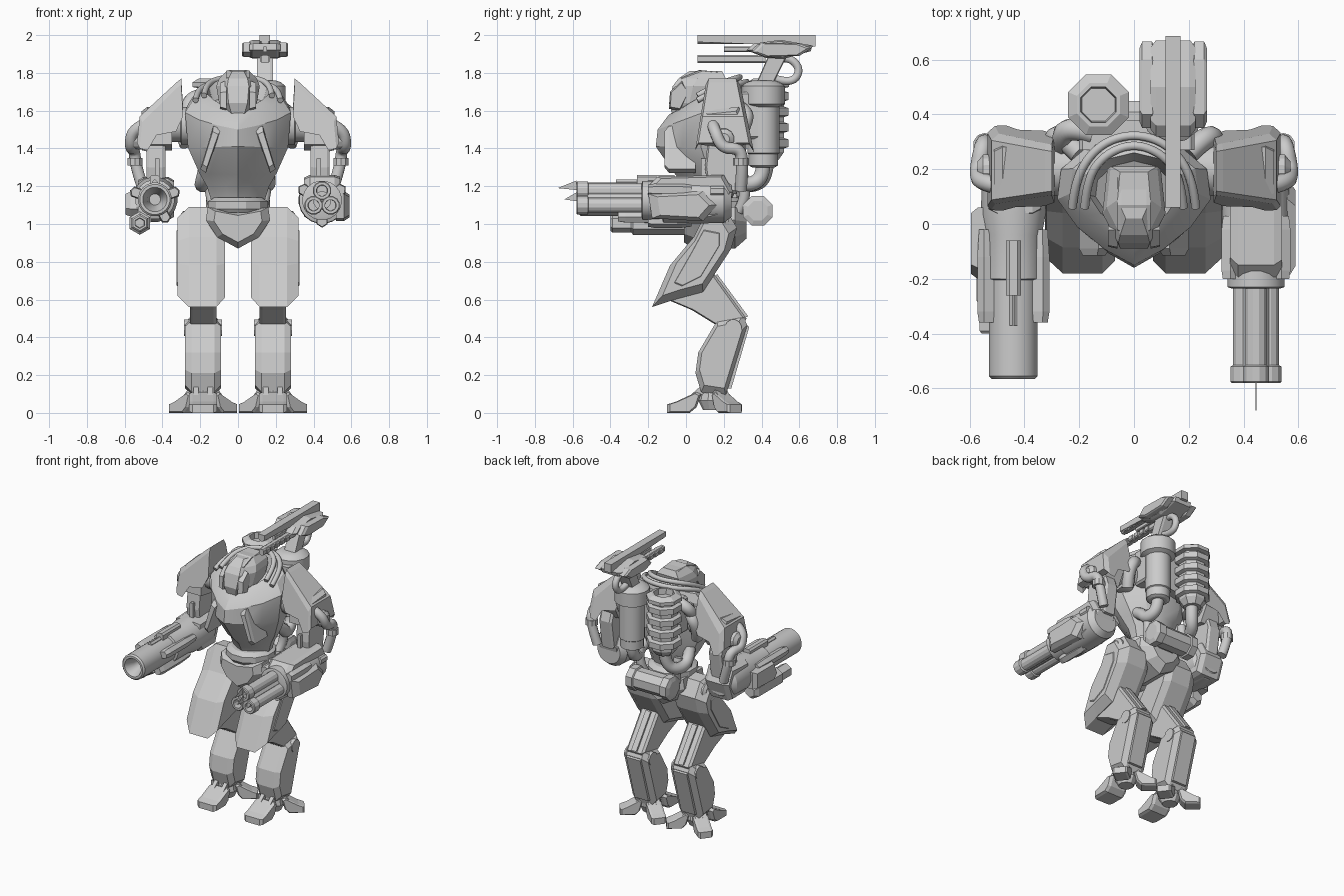
import bpy, bmesh, math
from mathutils import Vector, Matrix

def make(name, rings, mirror=False, smooth=True, xf=None):
    """Skin a stack of equal-length point rings and cap both ends."""
    bm = bmesh.new()
    vs = [[bm.verts.new(p) for p in r] for r in rings]
    n = len(rings[0])
    for a, b in zip(vs, vs[1:]):
        for i in range(n):
            bm.faces.new((a[i], a[(i + 1) % n], b[(i + 1) % n], b[i]))
    bm.faces.new(vs[0])
    bm.faces.new(vs[-1][::-1])
    if xf:
        bm.transform(xf)
    bmesh.ops.recalc_face_normals(bm, faces=bm.faces)
    me = bpy.data.meshes.new(name)
    bm.to_mesh(me)
    ob = bpy.data.objects.new(name, me)
    bpy.context.collection.objects.link(ob)
    if smooth:
        bpy.context.view_layer.objects.active = ob
        ob.select_set(True)
        bpy.ops.object.shade_smooth_by_angle(angle=math.radians(28))
        ob.select_set(False)
    if mirror:
        ob.modifiers.new("Mirror", 'MIRROR')
    return ob

def slab(name, pts, steps, axis='x', mirror=False, xf=None):
    """Extrude a profile along an axis; steps are (position, scale about centre)."""
    cu = sum(p[0] for p in pts) / len(pts)
    cv = sum(p[1] for p in pts) / len(pts)
    put = {'x': lambda u, v, w: (w, u, v), 'y': lambda u, v, w: (u, w, v), 'z': lambda u, v, w: (u, v, w)}[axis]
    rings = [[put(cu + (u - cu) * s, cv + (v - cv) * s, w) for u, v in pts] for w, s in steps]
    return make(name, rings, mirror, False, xf)

def lathe(name, o, d, prof, n=16, mirror=False, phase=None):
    """Round part from origin o along d; prof is (distance, radius)."""
    q = Vector(d).to_track_quat('Z', 'Y')
    ph = math.pi / n if phase is None else phase
    rings = [[Vector(o) + q @ Vector((r * math.cos(ph + math.tau * i / n), r * math.sin(ph + math.tau * i / n), t))
              for i in range(n)] for t, r in prof]
    return make(name, rings, mirror, n > 8)

def hose(name, pts, r, mirror=False):
    cu = bpy.data.curves.new(name, 'CURVE')
    cu.dimensions = '3D'
    cu.bevel_depth, cu.bevel_resolution, cu.resolution_u = r, 3, 6
    cu.use_fill_caps = True
    sp = cu.splines.new('NURBS')
    sp.points.add(len(pts) - 1)
    for p, c in zip(sp.points, pts):
        p.co = (*c, 1)
    sp.use_endpoint_u, sp.order_u = True, 3
    ob = bpy.data.objects.new(name, cu)
    bpy.context.collection.objects.link(ob)
    if mirror:
        ob.modifiers.new("Mirror", 'MIRROR')

def box(name, x0, x1, y0, y1, z0, z1, mirror=False, c=.012):
    pts = [(x0 + c, z0), (x1 - c, z0), (x1, z0 + c), (x1, z1 - c), (x1 - c, z1), (x0 + c, z1), (x0, z1 - c), (x0, z0 + c)]
    return slab(name, pts, [(y0, 1), (y1, 1)], 'y', mirror)

# Torso: shield-shaped sections with a sunken collar
half = [(0, 0), (.38, .12), (.74, .29), (1, .5), (.95, .73), (.55, .93), (0, 1)]
plan = half + [(-x, t) for x, t in half[-2:0:-1]]
def shield(w, yf, yb, zf, zb):
    return [(x * w, yf + t * (yb - yf), zf + t * (zb - zf)) for x, t in plan]
make("torso", [shield(*a) for a in [
    (.14, .05, .24, 1.12, 1.12), (.165, .01, .27, 1.2, 1.2), (.205, -.055, .3, 1.26, 1.28),
    (.265, -.16, .32, 1.41, 1.4), (.28, -.15, .33, 1.5, 1.68), (.235, -.09, .31, 1.58, 1.74),
    (.165, -.05, .26, 1.6, 1.78), (.14, -.03, .23, 1.56, 1.68)]])
slab("chest_vent", [(.09, 1.5), (.13, 1.52), (.2, 1.29), (.17, 1.27)], [(-.115, .75), (-.09, 1), (.05, 1)], 'y', True)
for i, (r, z) in enumerate([(.17, 1.77), (.215, 1.745)]):
    hose(f"collar_rib_{i}", [(-r - .01, .06, z - .09), (-r, .17, z - .03), (-r * .6, .13 + r * .75, z),
         (0, .15 + r * .85, z + .01), (r * .6, .13 + r * .75, z), (r, .17, z - .03), (r + .01, .06, z - .09)], .016)

# Head with brow plate and cheek guards
hexa = [(-.5, 0), (.5, 0), (1, .4), (.85, 1), (-.85, 1), (-1, .4)]
make("head", [[(x * w, a + t * (b - a), z) for x, t in hexa] for w, a, b, z in
     [(.06, -.07, .1, 1.57), (.1, -.09, .18, 1.64), (.115, -.07, .2, 1.73), (.1, -.04, .21, 1.77), (.06, .02, .19, 1.81)]], smooth=False)
slab("brow_plate", [(-.04, 1.755), (-.03, 1.775), (.07, 1.815), (.18, 1.805), (.18, 1.78), (.06, 1.78)], [(-.06, .9), (-.045, 1), (.045, 1), (.06, .9)])
slab("cheek_guard", [(-.09, 1.61), (-.085, 1.7), (-.02, 1.76), (.02, 1.7), (-.03, 1.6)], [(.06, 1), (.095, .85)], mirror=True)

# Waist and pelvis
lathe("waist_ring", (0, .15, 1.06), (0, 0, 1), [(0, .15), (.02, .165), (.06, .165), (.08, .13)], 12)
slab("pelvis", [(0, .87), (.11, .93), (.17, 1.02), (.16, 1.09), (0, 1.06), (-.16, 1.09), (-.17, 1.02), (-.11, .93)],
     [(-.01, .75), (.04, 1), (.26, 1), (.32, .6)], 'y')
lathe("rear_roller", (-.17, .38, 1.07), (1, 0, 0), [(0, .055), (.01, .085), (.06, .085), (.065, .075), (.275, .075), (.28, .085), (.33, .085), (.34, .055)], 8)
box("roller_bracket", -.07, .07, .26, .38, 1.02, 1.11)
lathe("hip_axle", (.06, .16, 1.0), (1, 0, 0), [(0, .07), (.23, .07), (.245, .05)], 16, True)

# Legs: thigh armour, backward link, shin
slab("thigh", [(.12, 1.09), (.04, .93), (-.085, .78), (-.18, .56), (-.06, .6), (.09, .64), (.24, .87), (.27, .98), (.21, 1.08)],
     [(.07, .82), (.115, 1), (.26, 1), (.32, .78)], mirror=True)
slab("thigh_side_plate", [(.1, 1.0), (.03, .87), (-.09, .66), (-.04, .64), (.08, .7), (.2, .9), (.2, .98)], [(.29, 1), (.325, .8)], mirror=True)
slab("knee_link", [(.15, .735), (.32, .5), (.28, .42), (.16, .465), (.03, .545), (-.1, .6), (-.02, .72)],
     [(.115, .9), (.13, 1), (.24, 1), (.255, .9)], mirror=True)
slab("link_rib", [(.165, .735), (.33, .51), (.26, .5), (.1, .68)], [(.165, 1), (.205, 1)], mirror=True)
slab("shin", [(.165, .49), (.3, .515), (.325, .465), (.21, .09), (.08, .11), (.05, .21), (.065, .32)],
     [(.09, .82), (.125, 1), (.245, 1), (.28, .82)], mirror=True)
slab("shin_back_plate", [(.31, .47), (.335, .455), (.24, .13), (.21, .13)], [(.13, 1), (.24, 1)], mirror=True)
lathe("hock_axle", (.085, .25, .45), (1, 0, 0), [(0, .045), (.2, .045)], 12, True)

# Feet: one front toe and two splayed rear toes each
lathe("ankle", (.185, .14, .015), (0, 0, 1), [(0, .05), (.05, .075), (.1, .065), (.17, .05)], 10, True)
for i, (ang, ln, w) in enumerate([(0, .24, .075), (128, .2, .05), (-128, .2, .05)]):
    m = Matrix.Translation((.185, .14, 0)) @ Matrix.Rotation(math.radians(ang), 4, 'Z')
    k = -ln
    slab(f"toe_{i}", [(k, 0), (k, .045), (k * .8, .06), (k * .35, .11), (k * .25, .1), (k * .35, .03), (k * .5, 0)],
         [(-w, .85), (-w * .75, 1), (w * .75, 1), (w, .85)], mirror=True, xf=m)
    for s in (-.5, .5):
        slab(f"toe_strut_{i}", [(k * .6, .07), (-.03, .17), (-.01, .13), (k * .5, .05)], [(w * s - .014, 1), (w * s + .014, 1)], mirror=True, xf=m)

# Shoulders and upper arms
lathe("shoulder_joint", (.22, .2, 1.52), (1, 0, 0), [(0, .1), (.08, .1), (.085, .085), (.24, .085)], 14, True)
top, low = [(.3, 1.77), (.325, 1.75), (.52, 1.57), (.535, 1.43)], [(.49, 1.42), (.44, 1.5), (.33, 1.52), (.29, 1.6)]
make("pauldron", [[(x - dx * (x - .3), y + sk * (1.77 - z), z - dz) for x, z in top + low] for y, sk, dx, dz in
     [(.105, -.16, .06, .03), (.12, -.16, 0, 0), (.265, .2, 0, 0), (.29, .2, .12, .04)]], True, False)
slab("shoulder_flank", [(.08, 1.42), (.09, 1.6), (.28, 1.62), (.32, 1.5), (.26, 1.39)], [(.35, 1), (.48, 1), (.51, .8)], mirror=True)
slab("upper_arm", [(.12, 1.48), (.26, 1.48), (.3, 1.36), (.27, 1.16), (.12, 1.16), (.1, 1.3)], [(.385, .9), (.4, 1), (.47, 1), (.485, .9)], mirror=True)
for n, y in enumerate((.12, .18)):
    box(f"arm_piston_{n}", .415 + .03 * n, .44 + .03 * n, y - .04, y, 1.15, 1.35, True, .004)
hose("arm_hose", [(.49, .14, 1.53), (.56, .15, 1.5), (.57, .19, 1.4), (.55, .29, 1.4), (.54, .3, 1.3), (.5, .29, 1.18)], .032, True)
lathe("hose_collar", (.545, .29, 1.31), (0, 0, 1), [(0, .042), (.04, .042)], 10, True)
lathe("shoulder_hub", (.47, .2, 1.45), (1, 0, 0), [(0, .06), (.08, .055), (.1, .03)], 12, True)
hose("side_hose", [(.2, .26, 1.62), (.27, .33, 1.6), (.3, .3, 1.5), (.27, .26, 1.42)], .04, True)

# Cannon arm on the model's right (x < 0)
cx, cz = -.44, 1.13
lathe("cannon_body", (cx, .26, cz), (0, -1, 0), [(0, .08), (.05, .115), (.22, .12), (.3, .105), (.46, .105), (.465, .09),
      (.815, .09), (.825, .08), (.825, .065), (.76, .04), (.7, .03)], 20)
slab("cannon_elbow", [(.08, 1.02), (.02, 1.1), (.04, 1.24), (.24, 1.25), (.29, 1.15), (.24, 1.02)], [(-.53, .85), (-.5, 1), (-.37, 1), (-.34, .85)])
box("cannon_top_block", -.467, -.413, -.26, -.06, 1.2, 1.26)
box("cannon_top_rail", -.455, -.425, -.37, -.2, 1.2, 1.235)
for ang in (20, 160, 300):
    m = Matrix.Translation((cx, 0, cz)) @ Matrix.Rotation(math.radians(-ang), 4, 'Y')
    slab("cannon_clamp", [(.07, -.028), (.125, -.028), (.14, 0), (.125, .028), (.07, .028)], [(-.36, .8), (-.32, 1), (-.12, 1), (-.02, .8)], 'y', xf=m)
slab("cannon_side_panel", [(-.2, 1.08), (-.16, 1.17), (.06, 1.17), (.06, 1.05), (-.16, 1.04)], [(-.595, .85), (-.57, 1), (-.53, 1)])
lathe("under_barrel", (-.52, .02, 1.005), (0, -1, 0), [(0, .04), (.03, .062), (.3, .062), (.31, .05), (.41, .05), (.42, .04), (.42, .028), (.38, .025)], 6)
box("under_barrel_mount", -.53, -.46, -.22, -.02, 1.0, 1.1)

# Rotary gun arm on the model's left (x > 0)
gx, gz = .445, 1.125
lathe("rotary_body", (gx, .24, gz), (0, -1, 0), [(0, .09), (.04, .12), (.2, .125), (.36, .122), (.365, .105), (.47, .105), (.475, .09)], 20)
slab("rotary_elbow", [(-.12, 1.15), (-.2, 1.2), (-.15, 1.25), (.2, 1.26), (.25, 1.17), (.22, 1.05), (.1, 1.02)], [(.35, .85), (.38, 1), (.51, 1), (.54, .9)])
slab("rotary_side_panel", [(-.18, 1.03), (-.2, 1.16), (.09, 1.175), (.165, 1.1), (.09, 1.015)], [(.52, 1), (.56, 1), (.59, .75)])
lathe("rotary_core", (gx, -.2, gz), (0, -1, 0), [(0, .05), (.36, .05)], 10)
for k in range(3):
    a = math.radians(90 + 120 * k)
    o = (gx + .052 * math.cos(a), -.2, gz + .052 * math.sin(a))
    lathe(f"rotary_barrel_{k}", o, (0, -1, 0), [(0, .04), (.315, .04), (.32, .05), (.375, .05), (.38, .045), (.38, .03), (.33, .028)], 12)
    a += math.pi / 3
    m = Matrix.Translation((gx, 0, gz)) @ Matrix.Rotation(-a, 4, 'Y')
    slab(f"rotary_clamp_{k}", [(.08, -.03), (.125, -.03), (.145, 0), (.125, .03), (.08, .03)], [(-.2, .85), (-.17, 1), (-.02, 1), (.03, .8)], 'y', xf=m)
box("rotary_latch", .53, .57, .13, .2, 1.15, 1.2)
for i, (y, z, s) in enumerate([(-.68, 1.19, .1), (-.645, 1.13, .07)]):
    slab(f"muzzle_blade_{i}", [(y, z), (y + s, z + .04), (y + s, z - .01)], [(gx - .001, 1), (gx + .001, 1)])

# Backpack: ribbed canister and gun pedestal
box("pack_mount", -.2, .22, .27, .38, 1.45, 1.7)
ribs = [(0, .06), (.04, .09)]
for k in range(4):
    z = .06 + k * .083
    ribs += [(z, .09), (z + .008, .117), (z + .048, .117), (z + .056, .09)]
lathe("ribbed_canister", (-.13, .435, 1.34), (0, 0, 1), ribs + [(.38, .09), (.385, .12), (.41, .12), (.43, .085), (.43, .07), (.39, .065)], 8)
lathe("gun_pedestal", (.14, .41, 1.3), (0, 0, 1), [(0, .06), (.01, .078), (.07, .078), (.075, .085), (.32, .085), (.335, .115), (.43, .115), (.45, .09), (.46, .06)], 14)
hose("canister_hose", [(-.13, .43, 1.38), (-.13, .43, 1.26), (-.19, .36, 1.2), (-.19, .24, 1.22), (-.17, .2, 1.3)], .04)
hose("pedestal_hose", [(.14, .41, 1.34), (.14, .41, 1.24), (.16, .32, 1.2), (.16, .28, 1.25), (.15, .2, 1.3)], .04)
hose("pack_side_hose", [(-.15, .33, 1.68), (-.24, .36, 1.68), (-.27, .3, 1.6), (-.24, .24, 1.5)], .04)
hose("hip_hose", [(.15, .3, 1.26), (.15, .33, 1.15), (.12, .28, 1.07)], .03, True)

# Shoulder rail gun
gx = .143
slab("rail_gun_stalk", [(.37, 1.74), (.46, 1.74), (.53, 1.88), (.44, 1.9)], [(.1, .9), (.115, 1), (.17, 1), (.185, .9)])
hose("rail_gun_loop", [(gx, .47, 1.77), (gx, .56, 1.74), (gx, .61, 1.82), (gx, .54, 1.89), (gx, .48, 1.87)], .022)
slab("rail_gun_body", [(.32, 1.92), (.36, 1.955), (.5, 1.975), (.67, 1.945), (.66, 1.915), (.52, 1.875), (.42, 1.88)],
     [(.06, .85), (.08, 1), (.205, 1), (.225, .85)])
slab("rail_gun_spine", [(.06, 1.965), (.06, 2), (.685, 2), (.685, 1.94), (.6, 1.93), (.4, 1.95)], [(.115, 1), (.17, 1)])
for i, (z0, z1, y1) in enumerate([(1.953, 1.997, .42), (1.852, 1.895, .42)]):
    box(f"rail_{i}", .124, .162, .06, y1, z0, z1, c=.008)
    for k in range(5):
        box(f"rail_tooth_{i}_{k}", .117, .169, .09 + k * .055, .125 + k * .055, z0 + .003, z1 - .003, c=.006)
box("rail_core", .132, .154, .2, .4, 1.91, 1.94, c=.005)
for s in (-1, 1):
    x = gx + s * .095
    slab("rail_gun_fin", [(.35, 1.91), (.4, 1.96), (.6, 1.955), (.665, 1.93), (.6, 1.89), (.42, 1.885)],
         [(x - .028, .85), (x - .018, 1), (x + .018, 1), (x + .028, .85)])
